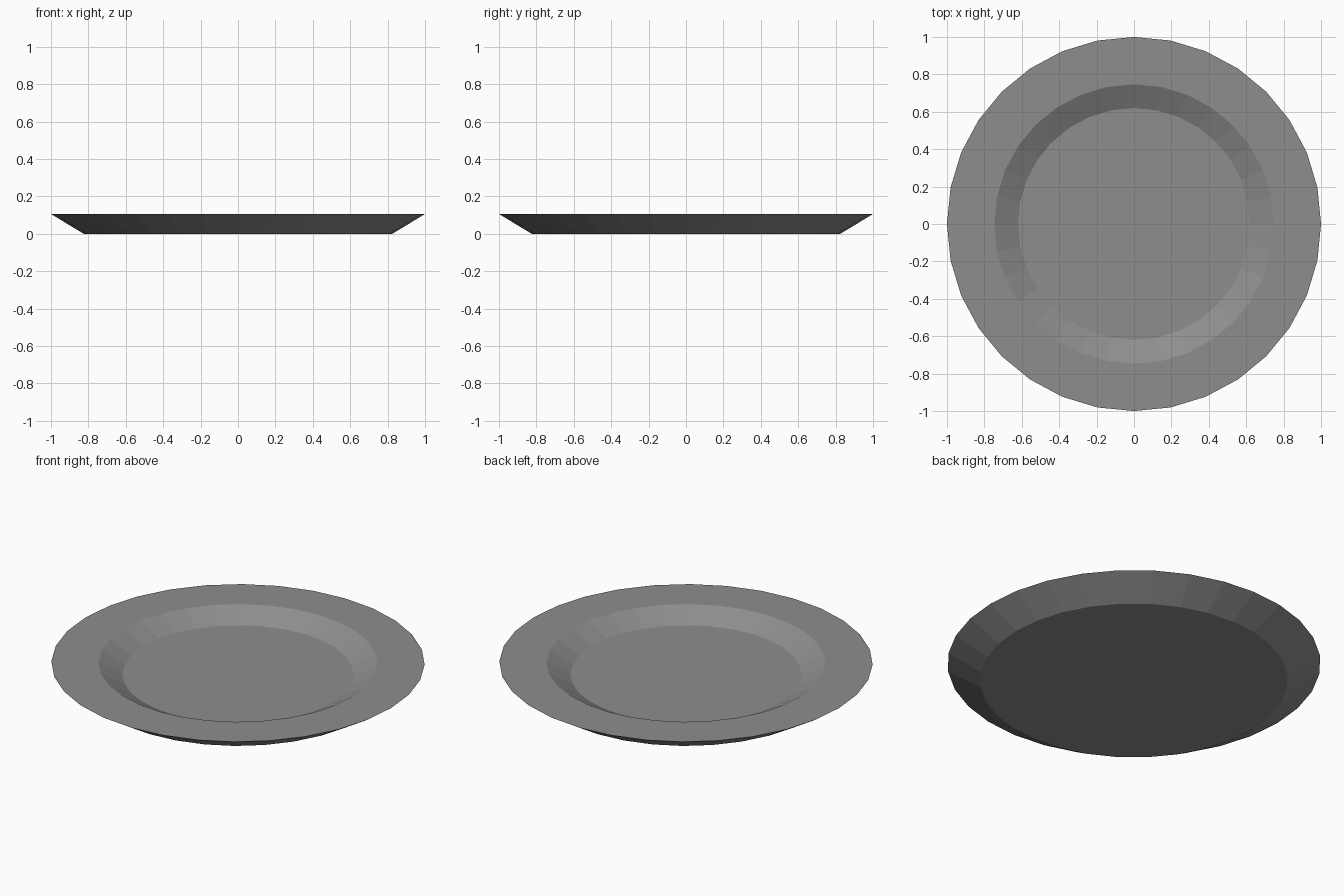
import bpy, bmesh
from math import cos, sin, tau

if "Cube" in bpy.data.objects:
    bpy.data.objects.remove(bpy.data.objects["Cube"])

SIDES = 32
# Plate profile (radius, height) from underside to well floor
PROFILE = [(0.825, 0.0), (1.0, 0.106), (0.747, 0.106), (0.62, 0.04)]

bm = bmesh.new()
rings = [[bm.verts.new((r * cos(tau * i / SIDES), r * sin(tau * i / SIDES), z))
          for i in range(SIDES)] for r, z in PROFILE]

# Outer wall, flat rim and sloped well wall
for low, high in zip(rings, rings[1:]):
    for i in range(SIDES):
        j = (i + 1) % SIDES
        bm.faces.new((low[i], low[j], high[j], high[i]))

# Underside and well floor
bm.faces.new(rings[0][::-1])
bm.faces.new(rings[-1])
bmesh.ops.recalc_face_normals(bm, faces=bm.faces)

mesh = bpy.data.meshes.new("plate")
bm.to_mesh(mesh)
bm.free()

# Dark grey finish
grey = bpy.data.materials.new("dark_grey")
grey.diffuse_color = (0.27, 0.27, 0.27, 1)
grey.use_nodes = True
grey.node_tree.nodes["Principled BSDF"].inputs["Base Color"].default_value = grey.diffuse_color
mesh.materials.append(grey)
bpy.context.collection.objects.link(bpy.data.objects.new("plate", mesh))
